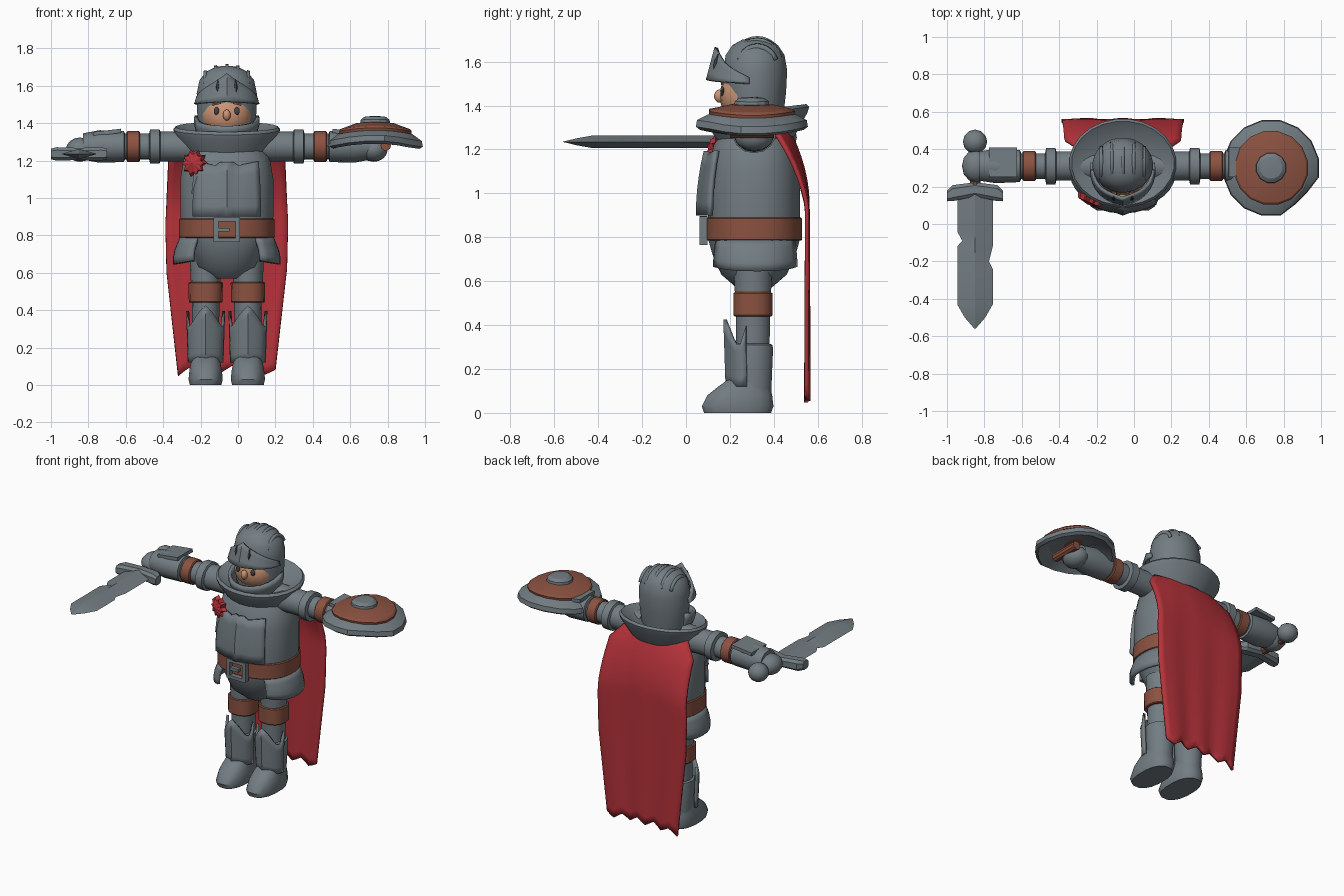
import bpy, bmesh, math
from mathutils import Matrix, Vector

cube = bpy.data.objects.get("Cube")
if cube:
    bpy.data.objects.remove(cube)


def material(name, rgb):
    m = bpy.data.materials.new(name)
    m.use_nodes = True
    m.diffuse_color = (*rgb, 1)
    m.node_tree.nodes["Principled BSDF"].inputs["Base Color"].default_value = (*rgb, 1)
    return m


STEEL = material("steel grey", (0.17, 0.205, 0.225))
LEATHER = material("brown leather", (0.26, 0.085, 0.053))
RED = material("red cloth", (0.46, 0.032, 0.042))
SKIN = material("skin", (0.6, 0.3, 0.18))
DARK = material("dark eye", (0.06, 0.06, 0.065))
CX = -0.06      # body centre line
ALONG_X = Matrix.Rotation(math.pi / 2, 4, 'Y')
ALONG_Y = Matrix.Rotation(-math.pi / 2, 4, 'X')


def finish(name, bm, mat, angle=35, thick=0):
    bmesh.ops.recalc_face_normals(bm, faces=bm.faces)
    me = bpy.data.meshes.new(name)
    bm.to_mesh(me)
    bm.free()
    me.materials.append(mat)
    ob = bpy.data.objects.new(name, me)
    bpy.context.collection.objects.link(ob)
    bpy.ops.object.select_all(action='DESELECT')
    ob.select_set(True)
    bpy.context.view_layer.objects.active = ob
    bpy.ops.object.shade_smooth_by_angle(angle=math.radians(angle))
    if thick:
        mod = ob.modifiers.new("thickness", 'SOLIDIFY')
        mod.thickness = thick
        mod.offset = 0
    return ob


def around(a, rx, ry, e=2.0):
    """Point on a superellipse, angle measured from the front."""
    s, c = math.sin(a), math.cos(a)
    p = 2 / e
    return (rx * math.copysign(abs(s) ** p, s), -ry * math.copysign(abs(c) ** p, c))


def loft(name, rings, mat, centre=(0, 0, 0), n=20, e=2.0, turn=None, shape=None, angle=35):
    """Closed solid through rings of (height, rx, ry, optional y shift)."""
    bm = bmesh.new()
    rows = []
    for h, rx, ry, *dy in rings:
        row = []
        for i in range(n):
            x, y = around(2 * math.pi * (i + 0.5) / n, rx, ry, e)
            p = Vector((x, y + (dy[0] if dy else 0), h))
            if shape:
                p = Vector(shape(p))
            if turn:
                p = turn @ p
            row.append(bm.verts.new(p + Vector(centre)))
        rows.append(row)
    for a, b in zip(rows, rows[1:]):
        for i in range(n):
            j = (i + 1) % n
            bm.faces.new((a[i], a[j], b[j], b[i]))
    bm.faces.new(rows[0])
    bm.faces.new(rows[-1])
    return finish(name, bm, mat, angle)


def sheet(name, fn, nu, nv, mat, thick, angle=35):
    """Thick sheet from fn(u, v), u in -1..1, v in 0..1."""
    bm = bmesh.new()
    g = [[bm.verts.new(fn(2 * i / nu - 1, j / nv)) for i in range(nu + 1)] for j in range(nv + 1)]
    for j in range(nv):
        for i in range(nu):
            bm.faces.new((g[j][i], g[j][i + 1], g[j + 1][i + 1], g[j + 1][i]))
    return finish(name, bm, mat, angle, thick)


def ball(name, centre, size, mat, seg=16):
    bm = bmesh.new()
    bmesh.ops.create_uvsphere(bm, u_segments=seg, v_segments=seg // 2 + 2, radius=1)
    bmesh.ops.transform(bm, matrix=Matrix.Translation(centre) @ Matrix.Diagonal((*size, 1)), verts=bm.verts)
    return finish(name, bm, mat, 40)


def box(name, centre, size, mat, turn=Matrix()):
    bm = bmesh.new()
    bmesh.ops.create_cube(bm, size=1)
    bmesh.ops.transform(bm, matrix=Matrix.Translation(centre) @ turn @ Matrix.Diagonal((*size, 1)), verts=bm.verts)
    return finish(name, bm, mat)


def mix(a, b, t):
    return a + (b - a) * t


# Torso, belt and collar
body = (CX, 0.31, 0)
loft("torso", [(.57, .08, .08), (.63, .17, .15), (.72, .2, .19), (.79, .24, .21), (.9, .25, .21),
               (1.1, .25, .21), (1.22, .23, .185), (1.3, .17, .13)], STEEL, body, 28, 2.3)
loft("belt", [(.785, .25, .215), (.79, .256, .22), (.885, .256, .22), (.89, .25, .215)], LEATHER, body, 28, 2.3)
loft("collar", [(1.24, .21, .17), (1.34, .28, .23), (1.365, .287, .238), (1.38, .275, .225), (1.33, .17, .14)],
     STEEL, (CX, .325, 0), 24, shape=lambda p: (p.x, p.y, p.z + .12 * p.y))


def breastplate(u, v):
    top = 1.16 + .035 * abs(u) if abs(u) > .2 else 1.19
    z = mix(.9, top, v)
    grow = .035 - .035 * v * v + (.012 if abs(u) < .1 else 0)
    x, y = around(u * .68, .25 + grow / 2, .208 + grow, 2.3)
    return (CX + x * (.8 + .2 * abs(u)), .31 + y, z)


sheet("breastplate", breastplate, 12, 5, STEEL, .02)
for side, label in ((1, "left"), (-1, "right")):
    def tasset(u, v):
        flare = .035 * min(1, v * 1.6)
        x, y = around(1.62 + u * .98, .243 + flare, .205 + flare * .3, 2.3)
        return (CX + side * x, .31 + y, mix(.785, .645 + .02 * u * u, v))
    sheet(label + "_hip_plate", tasset, 10, 4, STEEL, .02)

# Buckle
for sx in (-1, 1):
    box("buckle_side", (CX + sx * .058, .08, .83), (.025, .035, .13), STEEL)
    box("buckle_bar", (CX, .08, .83 + sx * .055), (.12, .035, .022), STEEL)
box("buckle_prong", (CX - .02, .077, .83), (.07, .025, .02), STEEL)

# Rosette with ribbon
bm = bmesh.new()
for depth in (0, 1):
    bm.verts.new((0, 0, depth * .045))
    for k in range(20):
        r = (.055 if k % 2 else .075) * (.85 if depth else 1)
        bm.verts.new((r * math.cos(k * math.pi / 10), r * math.sin(k * math.pi / 10), depth * .03))
bm.verts.ensure_lookup_table()
for k in range(20):
    a, b = 1 + k, 1 + (k + 1) % 20
    bm.faces.new([bm.verts[i] for i in (0, b, a)])
    bm.faces.new([bm.verts[i] for i in (21, 21 + a, 21 + b)])
    bm.faces.new([bm.verts[i] for i in (a, b, 21 + b, 21 + a)])
bm.transform(Matrix.Translation((-.23, .145, 1.185)) @ Matrix.Rotation(-.4, 4, 'Z') @ Matrix.Rotation(math.pi / 2, 4, 'X'))
finish("rosette", bm, RED, 20)
for dx in (-.012, .012):
    box("ribbon_tail", (-.22 + dx, .122, 1.075), (.022, .02, .11), STEEL, Matrix.Rotation(-dx * 10, 4, 'Y'))

# Cape
WIDTHS = [(0, .22), (.08, .31), (.36, .328), (.56, .322), (1, .26)]


def cape(u, v):
    for (a, wa), (b, wb) in zip(WIDTHS, WIDTHS[1:]):
        if a <= v <= b:
            w = mix(wa, wb, (v - a) / (b - a))
    hem = .085 + .018 * math.sin(u * 14) - .02 * u * u
    drop = max(0, 1 - v / .3)
    y = .553 - .1 * drop ** 2 - .07 * drop * u * u + .006 * math.cos(u * 9) * v
    return (CX + u * w, y, mix(1.31, hem, v))


sheet("cape", cape, 18, 25, RED, .018, 50)

# Head, face and helmet
head = (CX, .315, 0)
HELM = [(1.28, .13, .12), (1.36, .15, .13), (1.46, .16, .142), (1.56, .162, .147), (1.63, .147, .135),
        (1.675, .11, .105), (1.7, .06, .06), (1.706, .02, .02)]
loft("helmet", HELM, STEEL, head, 24)
ball("face", (CX, .275, 1.445), (.138, .122, .13), SKIN)
ball("nose", (CX, .152, 1.443), (.022, .024, .03), SKIN, 10)
for s in (-1, 1):
    ball("eye", (CX + s * .055, .166, 1.465), (.015, .01, .022), DARK, 10)
    box("eyebrow", (CX + s * .055, .165, 1.503), (.045, .012, .01), LEATHER, Matrix.Rotation(s * .2, 4, 'Y'))


def visor(u, v):
    x, y = around(u * 1.6, mix(.168, .158, v), mix(.175, .135, v) + .012 * max(0, 1 - abs(u) * 5))
    return (CX + x, .285 + y, mix(1.5 + .015 * (1 - abs(u)), 1.665 - .14 * abs(u) ** .8, v))


def chin_guard(u, v):
    x, y = around(u * 1.75, mix(.125, .165, min(1, v * 1.5)), mix(.14, .18, min(1, v * 1.5)))
    return (CX + x, .295 + y, mix(1.29, 1.385 + .055 * u * u, v))


sheet("visor", visor, 16, 4, STEEL, .016)
sheet("chin_guard", chin_guard, 16, 4, STEEL, .02)
for dx in (-.048, 0, .048):
    loft("visor_slot", [(-.04, .001, .004), (0, .011, .012), (.04, .001, .004)], DARK if dx else STEEL,
         (CX + dx, .125 + abs(dx) * .25, 1.595), 6, turn=Matrix.Rotation(-.24, 4, 'X'))

# Crest ribs running front to back
for dx in (-.108, -.055, 0, .055, .108):
    def rib(u, v):
        a = u * 1.15
        k = math.sqrt(1 - (dx / .162) ** 2)
        lift = mix(-.02, .012, v)
        return (CX + dx * (1 + v * .08), .325 + (.12 * k + lift) * math.sin(a), 1.565 + (.14 * k + lift) * math.cos(a))
    sheet("crest_rib", rib, 10, 1, STEEL, .016)

# Legs and arms, one per side
for s, label in ((1, "left"), (-1, "right")):
    leg = (CX + s * .113, .305, 0)
    loft(label + "_leg", [(.08, .075, .085), (.295, .088, .094), (.31, .086, .09), (.315, .072, .078),
                          (.45, .074, .08), (.66, .085, .09)], STEEL, leg, 14)
    loft(label + "_knee_band", [(.44, .086, .086), (.445, .09, .09), (.545, .092, .09), (.55, .086, .084)],
         LEATHER, leg, 14, 2.4)
    loft(label + "_foot", [(0, .086, .155, -.07), (.03, .093, .166, -.07), (.08, .088, .15, -.06),
                           (.12, .08, .12, -.04), (.165, .07, .085, -.01)], STEEL, leg, 16, 2.4)

    def greave(u, v):
        top = .425 - .11 * min(1, abs(u) * 1.6) + (.08 if abs(u) > .9 else 0)
        ridge = .015 * max(0, 1 - abs(u) * 4)
        x, y = around(u * 1.35, .09 + .008 * v, .102 + .01 * v + ridge, 2.4)
        return (leg[0] + x, leg[1] + y, mix(.12, top, v))
    sheet(label + "_greave", greave, 12, 5, STEEL, .016)

    turn = ALONG_X if s > 0 else ALONG_X.inverted()
    arm = (CX, .31, 1.275)
    loft(label + "_arm", [(.15, .085, .085), (.25, .08, .08), (.355, .08, .08), (.36, .092, .1), (.41, .092, .1),
                          (.415, .07, .07), (.56, .07, .07)], STEEL, arm, 14, turn=turn)
    loft(label + "_arm_band", [(.465, .076, .076), (.47, .082, .082), (.53, .082, .082), (.535, .076, .076)],
         LEATHER, arm, 14, turn=turn)
    loft(label + "_forearm", [(.545, .07, .075), (.55, .083, .088), (.68, .087, .094), (.77, .07, .08)],
         STEEL, arm, 14, turn=turn)
    box(label + "_elbow_plate", (CX + s * .64, .33, 1.35), (.15, .16, .022), STEEL, Matrix.Rotation(s * .12, 4, 'Y'))
    ball(label + "_hand", (CX + s * .785, .31, 1.258), (.075, .088, .065), STEEL, 12)
    loft(label + "_grip", [(-.1, .028, .028), (.1, .028, .028)], LEATHER,
         (CX + s * (.79 if s < 0 else .85), .3, 1.235 if s < 0 else 1.28), 10, turn=ALONG_Y)

# Sword held forward, with chipped edges
SX, SZ = -.85, 1.235
ball("pommel", (SX, .44, SZ + .02), (.065, .065, .06), STEEL, 12)
loft("sword_guard", [(-.15, .03, .03, -.025), (-.12, .038, .045, -.01), (0, .034, .04, .01), (.12, .038, .045, -.01),
                     (.15, .03, .03, -.025)], STEEL, (SX, .175, SZ), 8, 3, ALONG_X, angle=25)
bm = bmesh.new()
rows = []
for y, left, right in ((.16, .095, .095), (-.04, .095, .095), (-.09, .068, .095), (-.12, .095, .095),
                       (-.2, .095, .075), (-.24, .095, .095), (-.43, .095, .095), (-.5, .055, .055), (-.56, .003, .003)):
    h = .028 if y > -.5 else .28 * left
    rows.append([bm.verts.new((SX + x, y, SZ + z)) for x, z in ((-left, 0), (0, h), (right, 0), (0, -h))])
for a, b in zip(rows, rows[1:]):
    for i in range(4):
        bm.faces.new((a[i], a[(i + 1) % 4], b[(i + 1) % 4], b[i]))
bm.faces.new(rows[0])
bm.faces.new(rows[-1])
finish("sword_blade", bm, STEEL, 15)


# Round shield lying on the left hand, bowed along x
def bow(p):
    k = .9 if p.x > .1 and -.23 < p.y < -.13 and p.length > .22 else 1
    return (p.x * k, p.y * k, p.z - .5 * p.x ** 2)


spot = (.733, .3, 1.3)
loft("shield", [(.05, .02, .02), (.035, .15, .15), (-.01, .24, .24), (.005, .26, .26), (.035, .255, .255),
                (.06, .205, .205), (.08, .1, .1), (.085, .02, .02)], STEEL, spot, 16, shape=bow, angle=25)
loft("shield_leather", [(.05, .195, .195), (.075, .2, .2), (.085, .19, .19), (.105, .1, .1), (.106, .02, .02)],
     LEATHER, spot, 16, shape=bow, angle=25)
loft("shield_boss", [(.09, .085, .085), (.12, .08, .08), (.135, .06, .06), (.138, .02, .02)],
     STEEL, spot, 12, shape=bow, angle=25)
